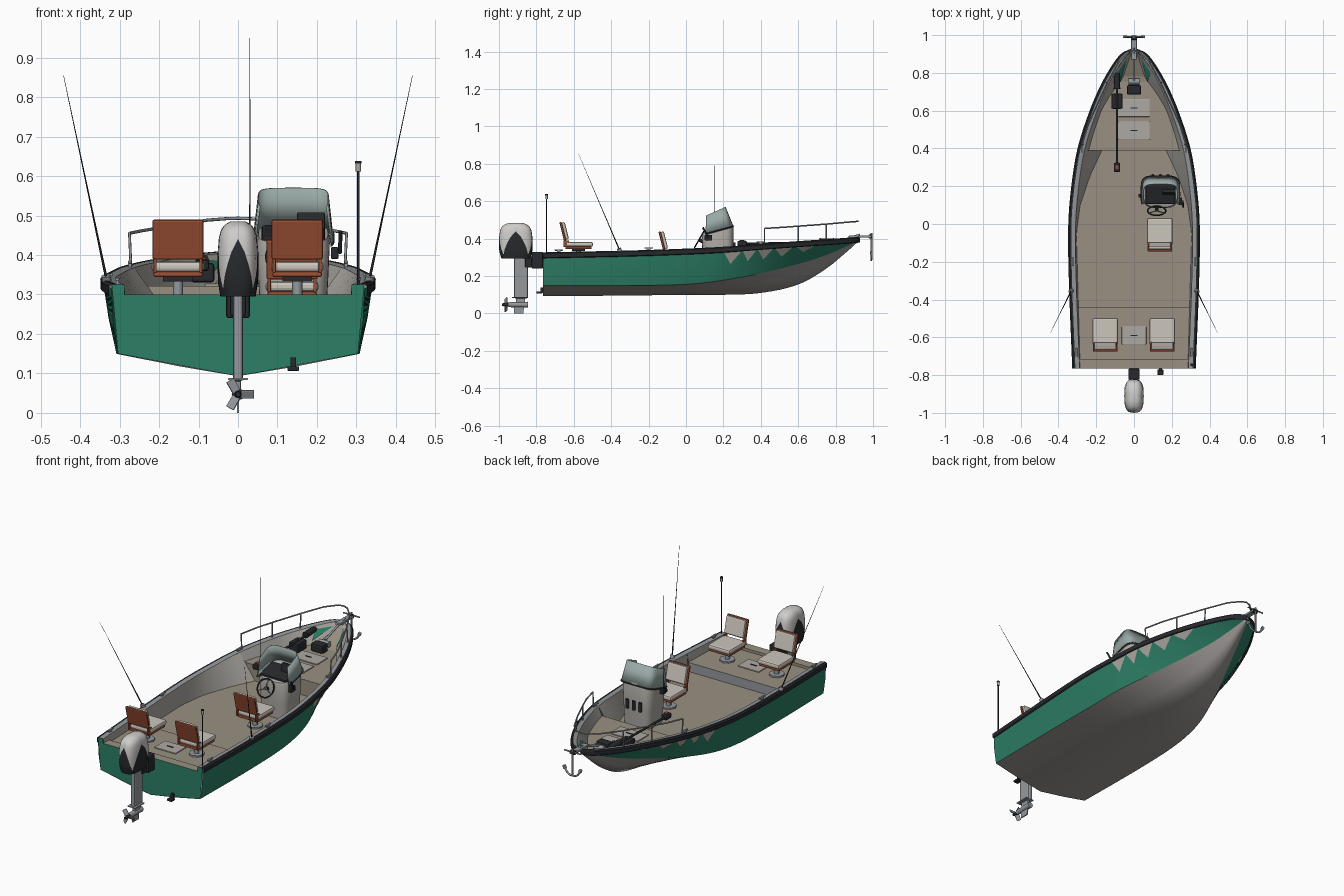
import bpy, bmesh, math
from mathutils import Vector

if "Cube" in bpy.data.objects:
    bpy.data.objects.remove(bpy.data.objects["Cube"])

def mat(name, r, g, b):
    m = bpy.data.materials.new(name)
    m.diffuse_color = (r, g, b, 1)
    m.use_nodes = True
    m.node_tree.nodes["Principled BSDF"].inputs["Base Color"].default_value = m.diffuse_color
    return m

GREEN = mat("green_paint", .025, .21, .13)
GREY = mat("hull_grey", .34, .32, .31)
PALE = mat("pale_grey", .42, .40, .37)
BEIGE = mat("deck_beige", .32, .28, .22)
RUST = mat("rust_vinyl", .33, .08, .035)
CREAM = mat("cream_vinyl", .6, .56, .5)
BLACK = mat("black", .02, .022, .025)
STEEL = mat("steel", .3, .32, .34)
GLASS = mat("tinted_screen", .32, .4, .38)
WHITE = mat("motor_white", .62, .61, .59)

def mesh(name, verts, faces, mats, smooth=None, mirror=False, slots=None):
    me = bpy.data.meshes.new(name)
    me.from_pydata([tuple(v) for v in verts], [], faces)
    for m in mats:
        me.materials.append(m)
    if slots:
        for p, s in zip(me.polygons, slots):
            p.material_index = s
    bm = bmesh.new()
    bm.from_mesh(me)
    bmesh.ops.recalc_face_normals(bm, faces=bm.faces)
    bm.to_mesh(me)
    bm.free()
    o = bpy.data.objects.new(name, me)
    bpy.context.collection.objects.link(o)
    if mirror:
        o.modifiers.new("mirror", 'MIRROR')
    if smooth:
        bpy.ops.object.select_all(action='DESELECT')
        o.select_set(True)
        bpy.context.view_layer.objects.active = o
        bpy.ops.object.shade_smooth_by_angle(angle=math.radians(smooth))
    return o

def loft(name, rows, mats, closed=False, caps=False, slot=None, **kw):
    n = len(rows[0])
    faces, slots = [], []
    for i in range(len(rows) - 1):
        for j in range(n if closed else n - 1):
            k = (j + 1) % n
            faces.append((i*n + j, i*n + k, (i+1)*n + k, (i+1)*n + j))
            slots.append(slot(i, j) if slot else 0)
    if caps:
        faces += [tuple(range(n)), tuple(range((len(rows)-1)*n, len(rows)*n))]
        slots += [0, slots[-1]]
    return mesh(name, [p for r in rows for p in r], faces, mats, slots=slots, **kw)

def box(name, loc, size, m, bevel=0, rot=(0, 0, 0)):
    v = [(x*size[0]/2, y*size[1]/2, z*size[2]/2) for x in (-1, 1) for y in (-1, 1) for z in (-1, 1)]
    f = [(0, 1, 3, 2), (4, 6, 7, 5), (0, 4, 5, 1), (2, 3, 7, 6), (0, 2, 6, 4), (1, 5, 7, 3)]
    o = mesh(name, v, f, [m])
    o.location, o.rotation_euler = loc, rot
    if bevel:
        b = o.modifiers.new("bevel", 'BEVEL')
        b.width, b.segments = bevel, 2
    return o

def tube(name, pts, r, m, taper=1, spline='POLY', cyclic=False):
    c = bpy.data.curves.new(name, 'CURVE')
    c.dimensions, c.bevel_depth, c.bevel_resolution, c.use_fill_caps = '3D', r, 2, True
    s = c.splines.new(spline)
    s.points.add(len(pts) - 1)
    for i, p in enumerate(pts):
        s.points[i].co = (*p, 1)
        s.points[i].radius = 1 + (taper - 1)*i/(len(pts) - 1)
    s.use_cyclic_u = cyclic
    if spline == 'NURBS':
        s.use_endpoint_u, s.order_u = True, 3
    c.materials.append(m)
    o = bpy.data.objects.new(name, c)
    bpy.context.collection.objects.link(o)
    return o

def oval(cx, cy, a, b, t, e=.55):
    c, s = math.cos(t), math.sin(t)
    return cx + a*math.copysign(abs(c)**e, c), cy + b*math.copysign(abs(s)**e, s)

# Hull lines: y, sheer x, sheer z, chine x, chine z, keel z
L = [(-.765, .32, .315, .304, .15, .093), (-.3, .338, .325, .308, .15, .096),
     (0, .341, .335, .30, .156, .10), (.2, .325, .345, .275, .178, .10),
     (.4, .292, .36, .21, .215, .11), (.6, .228, .375, .13, .265, .155),
     (.75, .162, .385, .07, .312, .24), (.86, .096, .393, .03, .36, .33),
     (.91, .05, .397, .012, .385, .375), (.93, 0, .40, 0, .398, .394)]

def line(y):
    i = max(0, min(len(L) - 2, sum(r[0] <= y for r in L) - 1))
    a, b = L[i], L[i+1]
    h = b[0] - a[0]
    u = (y - a[0])/h
    p, q = L[max(i-1, 0)], L[min(i+2, len(L)-1)]
    out = []
    for k in range(1, 6):
        m0, m1 = (b[k]-p[k])/(b[0]-p[0])*h, (q[k]-a[k])/(q[0]-a[0])*h
        out.append((2*u**3-3*u*u+1)*a[k] + (u**3-2*u*u+u)*m0 + (3*u*u-2*u**3)*b[k] + (u**3-u*u)*m1)
    return out

def span(a, b, n):
    return [a + (b-a)*i/n for i in range(n + 1)]

YS = span(-.765, .82, 40) + span(.83, .93, 10)
side, bottom, rail, gun = [], [], [], []
for y in YS:
    sx, sz, cx, cz, kz = line(y)
    bulge = .004 if y < .3 else 0
    side.append([(cx, y, cz), ((cx+sx)/2 + bulge, y, (cz+sz)/2), (sx, y, sz)])
    bottom.append([(0, y, kz), (cx/2, y, (kz+cz)/2 - .003), (cx, y, cz)])
    rail.append([(sx, y, sz-.02), (sx+.006, y, sz-.016), (sx+.007, y, sz+.006), (sx, y, sz+.012), (max(sx-.01, 0), y, sz+.012)])
    gun.append([(max(sx-.008, 0), y, sz+.011), (max(sx-.032, 0), y, sz+.009)])
loft("hull_sides", side, [GREEN], smooth=30, mirror=True)
loft("hull_bottom", bottom, [GREY], smooth=30, mirror=True)
loft("rub_rail", rail, [BLACK], smooth=30, mirror=True)
loft("gunwale", gun, [STEEL], smooth=30, mirror=True)
mesh("transom", [(0, -.765, .093), (.304, -.765, .15), (.32, -.765, .325), (.288, -.765, .325), (.288, -.765, .30), (0, -.765, .30)],
     [(0, 1, 2, 3, 4, 5)], [GREEN], mirror=True)
box("transom_cap", (0, -.74, .288), (.58, .05, .024), BEIGE)

# Pale teeth on the topsides
teeth = []
for a, b, t in [(.2, .3, .5), (.3, .38, .52), (.38, .47, .5), (.47, .58, .5), (.58, .71, .55)]:
    for y, u in ((a, .92), (b, .92), (a + (b-a)*.35, t)):
        sx, sz, cx, cz, _ = line(y)
        teeth.append((cx + (sx-cx)*u + .004, y + .002, cz + (sz-cz)*u - .001))
mesh("hull_teeth", teeth, [(i, i+1, i+2) for i in range(0, 15, 3)], [PALE], mirror=True)

# Interior: three floor levels with walls up to the gunwale
FX = [(-.765, .285), (-.05, .305), (.1, .285), (.25, .235), (.39, .17)]
def floor_x(y):
    for (a, p), (b, q) in zip(FX, FX[1:]):
        if y <= b + 1e-6:
            return p + (q-p)*(y-a)/(b-a)
ends = {}
for name, a, b, level in [("aft", -.765, -.44, .285), ("cockpit", -.44, .39, .235), ("fore", .39, .91, .322)]:
    walls, deck = [], []
    for y in span(a, b, 20):
        sx, sz, cx, cz, kz = line(y)
        z, f = level, floor_x(y) if name != "fore" else 0
        if name == "fore":   # keep the deck inside the narrowing bow
            z = max(level, cz + .004)
            f = max(min(sx - .055, cx + (sx-cx)*(z-cz)/(sz-cz) - .007), 0)
        walls.append([(max(sx-.032, 0), y, sz+.009), (f, y, z)])
        deck.append([(f, y, z), (0, y, z)])
    loft(name + "_inner_wall", walls, [PALE], smooth=30, mirror=True)
    loft(name + "_deck", deck, [BEIGE], mirror=True)
    ends[name] = (deck[0], deck[-1])
for name, p, q in [("aft_step", ends["aft"][1], ends["cockpit"][0]), ("fore_step", ends["cockpit"][1], ends["fore"][0])]:
    mesh(name, p + q, [(0, 1, 3, 2)], [STEEL if name == "aft_step" else BEIGE], mirror=True)
mesh("bow_flash", [(.072, .75, .345), (.035, .88, .386), (.088, .80, .386)], [(0, 1, 2)], [GREEN], mirror=True)
for i, (y, z, w) in enumerate([(.495, .324, .17), (.615, .324, .17), (-.59, .287, .13)]):
    box(f"hatch_{i+1}", (0, y, z), (w, .095, .008), PALE, .003)
    box(f"hatch_latch_{i+1}", (0, y, z+.005), (.035, .006, .004), BLACK)

# Pedestal seats
def seat(name, x, y, z):
    tube(name + "_base", [(x, y, z), (x, y, z+.008)], .04, STEEL)
    tube(name + "_post", [(x, y, z), (x, y, z+.06)], .013, STEEL)
    box(name + "_swivel", (x, y, z+.054), (.075, .07, .012), BLACK)
    box(name + "_shell", (x, y, z+.066), (.125, .14, .014), RUST, .005)
    box(name + "_cushion", (x, y+.005, z+.085), (.134, .145, .026), CREAM, .009)
    r = (math.radians(14), 0, 0)
    box(name + "_back_shell", (x, y-.084, z+.154), (.13, .012, .104), RUST, .005, r)
    box(name + "_back_pad", (x, y-.071, z+.157), (.118, .018, .094), CREAM, .007, r)
    for s in (-1, 1):
        box(name + "_hinge", (x + s*.058, y-.066, z+.088), (.008, .03, .035), RUST, .002)
seat("port_seat", -.152, -.575, .285)
seat("starboard_seat", .15, -.575, .285)
seat("helm_seat", .137, -.045, .235)

# Helm console with dash, screen and wheel
T = [2*math.pi*i/32 for i in range(32)]
rows = []
for z, a, b, slope in [(.235, .083, .08, 0), (.33, .088, .083, 0), (.42, .093, .085, .27), (.435, .088, .08, .27)]:
    r = [oval(.14, .17, a, b, t) for t in T]
    rows.append([(x, y, z + slope*(y-.1)) for x, y in r])
loft("console", rows, [PALE], closed=True, caps=True, smooth=35)
A = span(math.radians(-25), math.radians(205), 28)
low = [oval(.14, .165, .102, .09, t, .45) for t in A]
top = [oval(.14, .15, .09, .062, t, .45) for t in A]
o = loft("windscreen", [[(x, y, .42 + .27*(y-.1)) for x, y in low], [(x, y, .52 + .45*(y-.1)) for x, y in top]], [GLASS], smooth=35)
o.modifiers.new("solid", 'SOLIDIFY').thickness = .003
tube("screen_trim", [(x, y, .425 + .27*(y-.1)) for x, y in low], .003, BLACK)
box("dash", (.14, .16, .452), (.16, .11, .024), BLACK, .008, (.26, 0, 0))
box("sounder", (.185, .17, .485), (.07, .02, .045), BLACK, .004, (-.2, 0, 0))
box("throttle_box", (.245, .12, .405), (.02, .04, .03), BLACK, .004)
tube("throttle_lever", [(.258, .12, .405), (.26, .09, .46)], .005, BLACK)
W = Vector((.12, .07, .395))
def wheel(t, r=.048):
    return W + Vector((r*math.cos(t), r*.5*math.sin(t), r*.87*math.sin(t)))
tube("steering_wheel", [wheel(t) for t in T], .004, BLACK, cyclic=True)
for k in range(3):
    tube(f"wheel_spoke_{k+1}", [W, wheel(math.pi/2 + k*2.094)], .003, STEEL)
tube("wheel_column", [W, (.12, .11, .375)], .01, BLACK)
for x in (.10, .14, .18):
    tube("rod_holder", [(x, .256, .33), (x, .256, .38)], .009, BLACK)

# Whip antenna, stern light and fishing rods
tube("whip_antenna", [(.03, .15, .42), (.03, .15, .55), (.03, .15, .95)], .002, BLACK, .4)
box("antenna_mount", (.045, .15, .42), (.04, .02, .025), BLACK)
tube("stern_light_pole", [(.305, -.745, .30), (.305, -.745, .62)], .003, BLACK)
tube("stern_light", [(.305, -.745, .612), (.305, -.745, .634)], .007, PALE)
tube("stern_light_cap", [(.305, -.745, .632), (.305, -.745, .638)], .008, BLACK)
for s in (-1, 1):
    p, q = Vector((s*.328, -.345, .315)), Vector((s*.442, -.575, .855))
    tube("rod_socket", [p, p.lerp(q, .06)], .012, STEEL)
    tube("fishing_rod", [p, p.lerp(q, .35), q], .0038, BLACK, .15)
    for y in (-.68, -.2, .4):
        sx, sz = line(y)[:2]
        box("cleat", (s*(sx-.018), y, sz+.022), (.01, .045, .007), STEEL, .002)
        box("cleat_foot", (s*(sx-.018), y, sz+.014), (.008, .02, .012), STEEL)

# Bow rail with stanchions
half = [(.275, .42, .455), (.245, .52, .461), (.21, .6, .467), (.14, .75, .478), (.08, .86, .488), (.03, .91, .492)]
tube("bow_rail", half + [(0, .92, .493)] + [(-x, y, z) for x, y, z in half[::-1]], .004, STEEL)
for s in (-1, 1):
    for x, y, z in (half[0], half[2], half[3]):
        sx, sz = line(y)[:2]
        tube("rail_post", [(s*x, y, z), (s*(sx-.016), y, sz+.005)], .0035, STEEL)

# Anchor, roller and windlass
box("bow_roller", (0, .93, .411), (.03, .12, .012), STEEL, .003)
tube("roller_wheel", [(-.014, .985, .412), (.014, .985, .412)], .012, BLACK)
tube("anchor_shank", [(0, .991, .43), (0, .991, .29)], .005, STEEL)
tube("anchor_stock", [(-.05, .991, .415), (.05, .991, .415)], .004, STEEL)
tube("anchor_arms", [(-.05, .991, .325), (-.035, .991, .292), (0, .991, .283), (.035, .991, .292), (.05, .991, .325)], .005, STEEL, 1, 'NURBS')
for s in (-1, 1):
    box("anchor_fluke", (s*.048, .991, .322), (.016, .014, .02), STEEL, .003, (0, s*.4, 0))
box("windlass", (0, .71, .345), (.075, .05, .045), BLACK, .008)
tube("windlass_drum", [(-.03, .755, .35), (.03, .755, .35)], .016, STEEL)
tube("anchor_line", [(0, .76, .365), (0, .93, .422)], .006, STEEL)

# Stowed trolling motor
tube("trolling_shaft", [(-.09, .3, .372), (-.09, .78, .382)], .006, BLACK)
box("trolling_head", (-.09, .3, .374), (.034, .05, .03), BLACK, .008)
box("trolling_button", (-.09, .3, .391), (.016, .02, .006), RUST)
box("trolling_mount", (-.09, .65, .355), (.06, .08, .05), BLACK, .008)
tube("trolling_pod", [(-.09, .715, .385), (-.09, .73, .385), (-.09, .79, .388), (-.09, .8, .388)], .018, BLACK, .7)

# Outboard: cowling with four black peaks rising into the white top
def split(t):
    return .44 - .16*abs((t + math.pi/4) % (math.pi/2) - math.pi/4)
def girth(z):
    P = [(.295, .86), (.33, .98), (.40, 1), (.445, .93), (.465, .82), (.478, .62), (.485, .35)]
    for (a, p), (b, q) in zip(P, P[1:]):
        if z <= b + 1e-6:
            return p + (q-p)*(z-a)/(b-a)
rows = []
for i in range(13):
    r = []
    for t in T:
        h = split(t)
        z = .295 + (h-.295)*i/4 if i < 4 else h + (.485-h)*(1 - (1-(i-4)/8)**1.7)
        g = girth(z)
        r.append((*oval(0, -.91, .052*g, .09*g, t, .7), z))
    rows.append(r)
loft("motor_cowling", rows, [BLACK, WHITE], closed=True, caps=True, slot=lambda i, j: int(i >= 4), smooth=40)
box("motor_leg", (0, -.882, .19), (.026, .075, .22), STEEL, .008)
box("cavitation_plate", (0, -.89, .086), (.05, .08, .006), STEEL, .002)
box("motor_strut", (0, -.885, .06), (.016, .05, .05), STEEL, .004)
tube("gearcase", [(0, -.845, .047), (0, -.86, .047), (0, -.93, .047), (0, -.95, .047)], .016, STEEL, .8)
mesh("skeg", [(x, y, z) for x in (-.003, .003) for y, z in ((-.92, .04), (-.865, .04), (-.87, 0), (-.92, 0))],
     [(0, 1, 2, 3), (4, 5, 6, 7), (0, 1, 5, 4), (1, 2, 6, 5), (2, 3, 7, 6), (3, 0, 4, 7)], [STEEL])
tube("propeller_hub", [(0, -.94, .047), (0, -.985, .047)], .012, BLACK, .6)
for k in range(3):
    t = k*2.094
    b = box(f"propeller_blade_{k+1}", (.024*math.cos(t), -.962, .047 + .024*math.sin(t)), (.034, .005, .024), STEEL, .002)
    b.rotation_euler = (.5, -t, 0)
box("motor_bracket", (0, -.795, .285), (.06, .06, .09), BLACK, .006)
box("motor_swivel", (0, -.835, .275), (.04, .05, .06), BLACK, .005)
box("transducer", (.14, -.785, .112), (.03, .03, .012), BLACK, .003)
box("transducer_arm", (.14, -.772, .125), (.014, .014, .03), BLACK)
